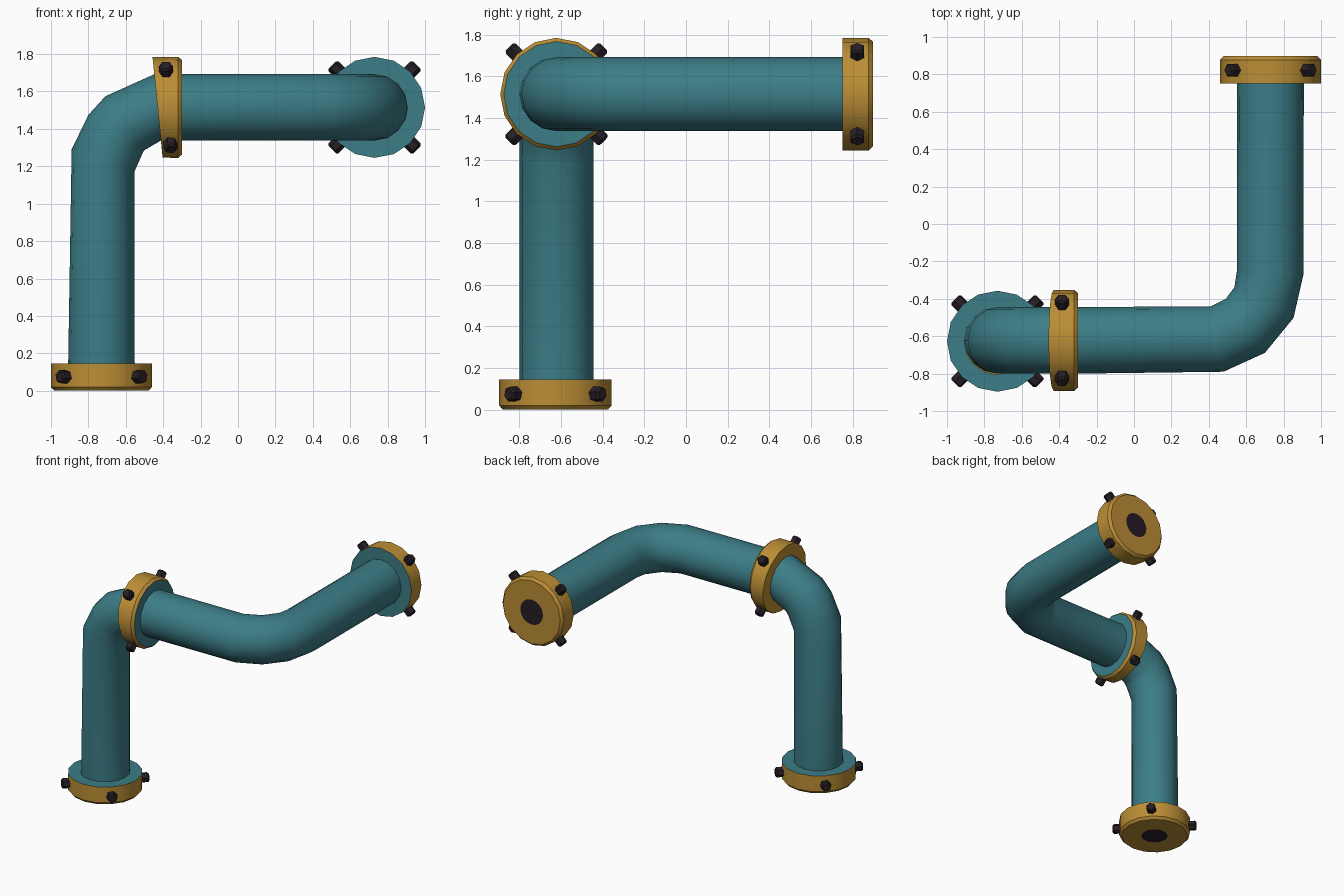
import bpy, bmesh, math
from mathutils import Vector, Quaternion

if "Cube" in bpy.data.objects:
    bpy.data.objects.remove(bpy.data.objects["Cube"])

SIDES = 16
PIPE_R, FLANGE_R = 0.178, 0.27


def mat(name, rgb):
    m = bpy.data.materials.new(name)
    m.diffuse_color = (*rgb, 1)
    m.use_nodes = True
    m.node_tree.nodes["Principled BSDF"].inputs["Base Color"].default_value = m.diffuse_color
    return m


TEAL = mat("teal", (0.045, 0.205, 0.242))
GOLD = mat("gold", (0.50, 0.27, 0.036))
DARK = mat("dark", (0.020, 0.013, 0.019))
MATS = [TEAL, GOLD, DARK]
T, G, D = 0, 1, 2


def loft(name, rings, bands, sides=SIDES, cap_start=None, cap_end=None):
    """Skin rings of (centre, direction, radius); bands give a colour per gap."""
    bm = bmesh.new()
    q = Quaternion()
    loops = []
    for c, t, r in rings:
        t = Vector(t).normalized()
        q = (q @ Vector((0, 0, 1))).rotation_difference(t) @ q
        loops.append([bm.verts.new(Vector(c) + q @ Vector(
            (r * math.cos(a), r * math.sin(a), 0)))
            for a in [2 * math.pi * i / sides for i in range(sides)]])
    for a, b, m in zip(loops, loops[1:], bands):
        for i in range(sides):
            j = (i + 1) % sides
            bm.faces.new((a[i], a[j], b[j], b[i])).material_index = m
    if cap_start is not None:
        bm.faces.new(loops[0][::-1]).material_index = cap_start
    if cap_end is not None:
        bm.faces.new(loops[-1]).material_index = cap_end
    bm.normal_update()
    me = bpy.data.meshes.new(name)
    bm.to_mesh(me)
    bm.free()
    for m in MATS:
        me.materials.append(m)
    ob = bpy.data.objects.new(name, me)
    bpy.context.collection.objects.link(ob)
    bpy.ops.object.select_all(action='DESELECT')
    ob.select_set(True)
    bpy.context.view_layer.objects.active = ob
    bpy.ops.object.shade_smooth_by_angle(angle=math.radians(32))
    return ob


def bolts(name, centre, axis):
    """Four hex bolt heads set radially on the diagonals of a flange."""
    q = Vector((0, 0, 1)).rotation_difference(Vector(axis).normalized())
    c = Vector(centre)
    for k in range(4):
        a = math.radians(45 + 90 * k)
        d = q @ Vector((math.cos(a), math.sin(a), 0))
        loft(f"{name}_{k + 1}", [(c + d * 0.235, d, 0.038), (c + d * 0.310, d, 0.038),
                                 (c + d * 0.320, d, 0.028)], [D, D], 6, D, D)


def end_flange(name, end, axis):
    """Flange at an open pipe end; axis points out of the pipe."""
    e, a = Vector(end), Vector(axis)
    loft(name, [(e - a * 0.145, a, PIPE_R), (e - a * 0.145, a, FLANGE_R),
                (e - a * 0.02, a, FLANGE_R), (e, a, 0.252), (e, a, 0.10)],
         [T, G, G, G], cap_end=D)
    bolts(name + "_bolt", e - a * 0.075, a)


# Pipe: riser, upper elbow, level run, corner elbow, outlet
X, Y, Z = -0.73, -0.622, 1.515
path = [
    ((X, Y, 0.14), (0, 0, 1)),
    ((-0.722, Y, 1.23), (0.34, 0, 0.94)),
    ((-0.656, Y, 1.37), (0.59, 0, 0.81)),
    ((-0.605, Y, 1.43), (0.81, 0, 0.58)),
    ((-0.43, Y, Z), (0.99, 0, 0.10)),
    ((-0.30, Y, Z), (1, 0, 0)),
    ((0.445, -0.615, Z), (0.98, 0.19, 0)),
    ((0.595, -0.545, Z), (0.81, 0.59, 0)),
    ((0.695, -0.42, Z), (0.46, 0.89, 0)),
    ((0.728, -0.26, Z), (0.06, 1, 0)),
    ((0.73, 0.77, Z), (0, 1, 0)),
]
loft("pipe", [(p, t, PIPE_R) for p, t in path], [T] * (len(path) - 1))

# End flanges
end_flange("base_flange", (X, -0.627, 0), (0, 0, -1))
end_flange("outlet_flange", (0.73, 0.897, Z), (0, 1, 0))

# Joint flange, with its back face following the elbow
tilt = (0.995, 0, 0.10)
loft("joint_flange", [((-0.43, Y, Z), tilt, PIPE_R), ((-0.43, Y, Z), tilt, FLANGE_R),
                      ((-0.32, Y, Z), (1, 0, 0), FLANGE_R), ((-0.30, Y, Z), (1, 0, 0), 0.253),
                      ((-0.30, Y, Z), (1, 0, 0), PIPE_R)], [G, G, G, T])
bolts("joint_flange_bolt", (-0.373, Y, Z), (0.998, 0, 0.06))
